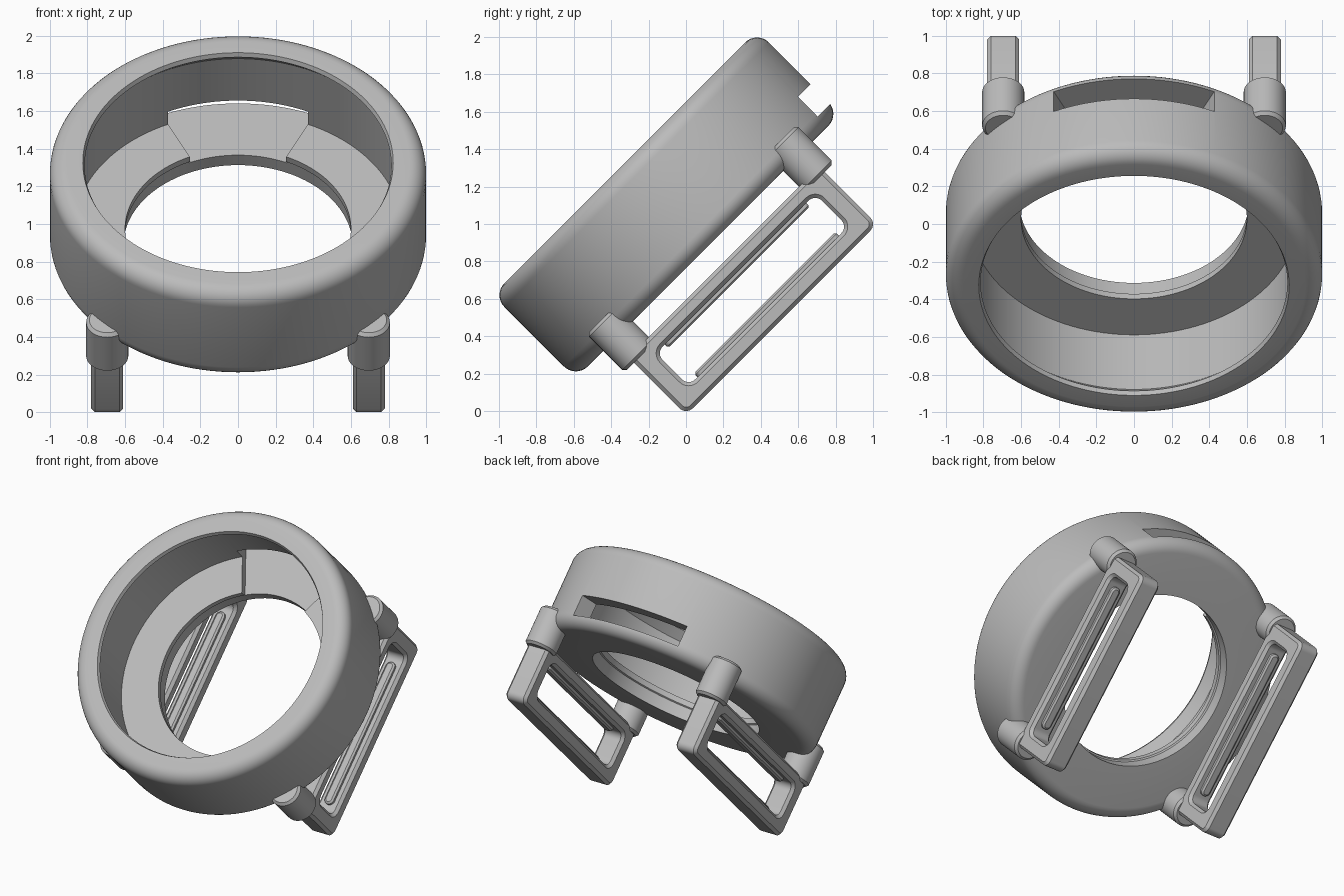
import bpy, bmesh, math
from mathutils import Matrix, Vector

cube = bpy.data.objects.get("Cube")
if cube:
    bpy.data.objects.remove(cube, do_unlink=True)

grey = bpy.data.materials.new("plain grey")
grey.use_nodes = True
COLOUR = (0.5, 0.5, 0.5, 1)
grey.diffuse_color = COLOUR
grey.node_tree.nodes["Principled BSDF"].inputs["Base Color"].default_value = COLOUR

# Everything is modelled upright (ring axis on z) and leaned back by TILT
TILT = Matrix.Rotation(math.radians(45), 4, 'X')
MID = 0.707          # ring centre along the leaning y axis


def loft(name, loops, closed=False, smooth=True):
    """Skin a list of equal-length loops; cap the ends unless closed."""
    bm = bmesh.new()
    rows = [[bm.verts.new(p) for p in loop] for loop in loops]
    n = len(rows[0])
    for i in range(len(rows) if closed else len(rows) - 1):
        a, b = rows[i], rows[(i + 1) % len(rows)]
        for j in range(n):
            k = (j + 1) % n
            bm.faces.new((a[j], a[k], b[k], b[j]))
    if not closed:
        bm.faces.new(rows[0])
        bm.faces.new(rows[-1])
    bmesh.ops.recalc_face_normals(bm, faces=bm.faces)
    bm.transform(TILT)
    mesh = bpy.data.meshes.new(name)
    bm.to_mesh(mesh)
    bm.free()
    mesh.materials.append(grey)
    ob = bpy.data.objects.new(name, mesh)
    bpy.context.collection.objects.link(ob)
    if smooth:
        finish(ob)
    return ob


def finish(ob):
    bpy.ops.object.select_all(action='DESELECT')
    ob.select_set(True)
    bpy.context.view_layer.objects.active = ob
    bpy.ops.object.shade_smooth_by_angle(angle=math.radians(30))


def circle(r, z, x=0, y=MID, n=128):
    return [Vector((x + r * math.cos(t), y + r * math.sin(t), z))
            for t in (2 * math.pi * i / n for i in range(n))]


def arc(cx, cy, r, start, end, n=8):
    return [(cx + r * math.cos(math.radians(start + (end - start) * i / n)),
             cy + r * math.sin(math.radians(start + (end - start) * i / n)))
            for i in range(n + 1)]


def round_rect(u0, u1, v0, v1, r):
    return (arc(u1 - r, v1 - r, r, 0, 90) + arc(u0 + r, v1 - r, r, 90, 180)
            + arc(u0 + r, v0 + r, r, 180, 270) + arc(u1 - r, v0 + r, r, 270, 360))


# Ring housing: revolved section with rounded outer edges and a lipped bore
BACK, FRONT, FILLET = 0.54, 1.17, 0.09
section = (arc(1 - FILLET, BACK + FILLET, FILLET, -90, 0)
           + arc(1 - FILLET, FRONT - FILLET, FILLET, 0, 90)
           + [(0.825, FRONT), (0.815, 1.146), (0.87, 1.08), (0.87, 0.67),
              (0.6, 0.67), (0.6, 0.632), (0.61, 0.625), (0.61, BACK)])
ring = loft("ring_housing", [circle(r, z) for r, z in section], closed=True, smooth=False)

# Radial slot cut through the top of the wall and into the floor
wedge = arc(0, MID, 0.45, 115.3, 64.7, 12) + arc(0, MID, 1.15, 64.7, 115.3, 12)
cutter = loft("slot_cutter", [[(x, y, z) for x, y in wedge] for z in (0.615, 0.765)], smooth=False)
cutter.hide_render = True
cut = ring.modifiers.new("slot", 'BOOLEAN')
cut.object = cutter
cut.operation = 'DIFFERENCE'
cut.solver = 'EXACT'
bpy.context.view_layer.objects.active = ring
bpy.ops.object.modifier_apply(modifier=cut.name)
bpy.data.objects.remove(cutter, do_unlink=True)
finish(ring)

# Strap loops: a chamfered frame, two inner ridges and two posts per side
HALF, BEVEL = 0.085, 0.02
for side, sx in (("left", 0.695), ("right", -0.695)):
    def frame_loop(outer, inset, x):
        if outer:
            pts = round_rect(-0.014 + inset, 1.428 - inset,
                             -0.015 + inset, 0.42 - inset, 0.05 - inset)
        else:
            pts = round_rect(0.105 - inset, 1.309 + inset,
                             0.085 - inset, 0.332 + inset, 0.05 + inset)
        return [(sx + x, y, z) for y, z in pts]

    steps = [(-HALF, BEVEL), (BEVEL - HALF, 0), (HALF - BEVEL, 0), (HALF, BEVEL)]
    loops = [frame_loop(True, i, x) for x, i in steps]
    loops += [frame_loop(False, i, x) for x, i in reversed(steps)]
    loft(side + "_strap_loop", loops, closed=True)

    # Pill-shaped ridges facing into the window
    for label, base, rise in (("lower", 0.08, 1), ("upper", 0.337, -1)):
        levels = ((0, 0.035), (0.022, 0.035), (0.032, 0.022))
        loft(f"{side}_{label}_ridge",
             [[(x, y, base + rise * h) for x, y in
               round_rect(sx - w, sx + w, MID - 0.5 - w, MID + 0.5 + w, w - 0.001)]
              for h, w in levels])

    # Posts joining the loop to the ring
    for label, y in (("lower", MID - 0.68), ("upper", MID + 0.68)):
        loft(f"{side}_{label}_post",
             [circle(r, z, sx, y, 48) for r, z in
              ((0.095, 0.38), (0.112, 0.397), (0.112, 0.648), (0.095, 0.665))])
